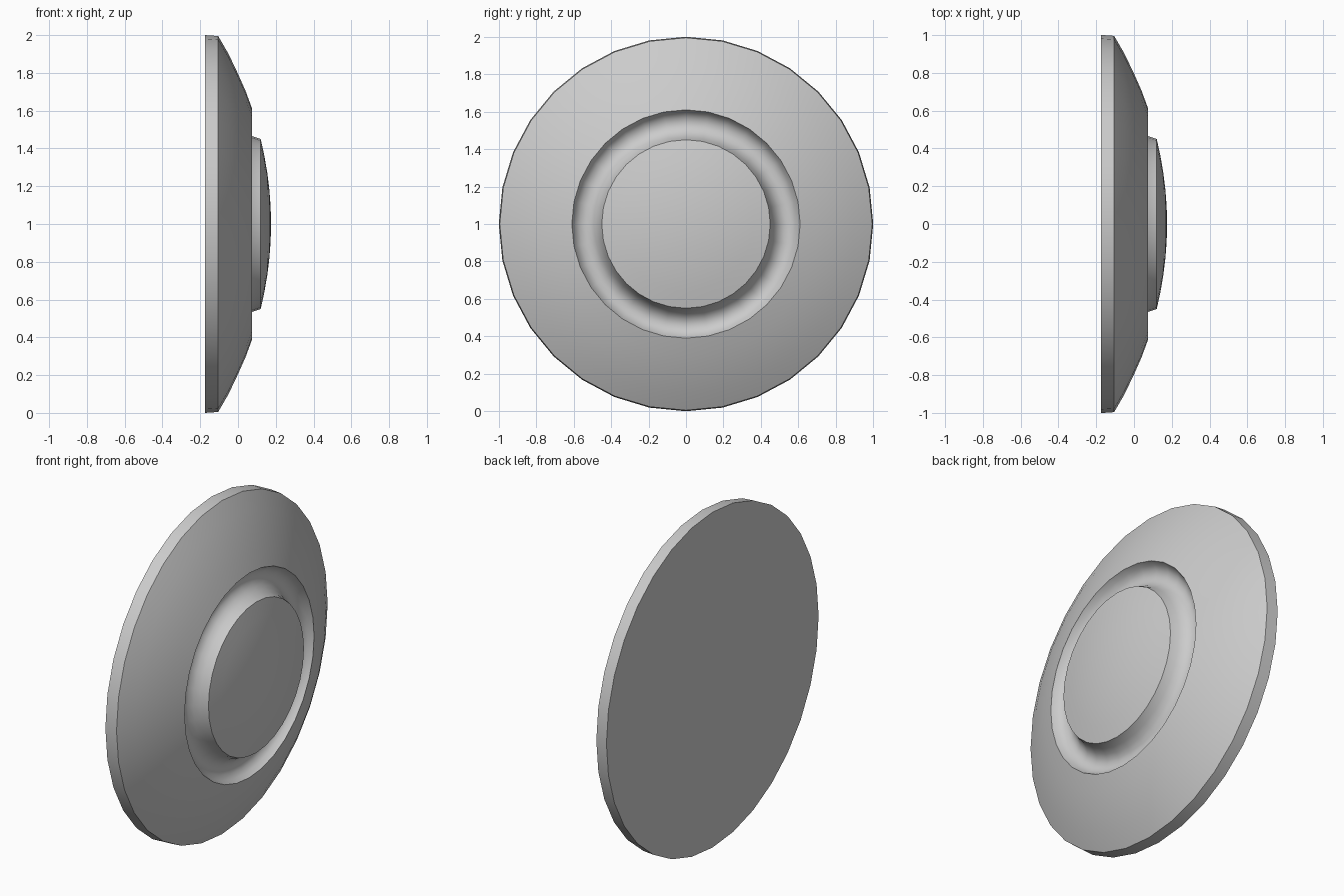
import bpy, bmesh, math
from mathutils import Matrix, Vector

cube = bpy.data.objects.get("Cube")
if cube:
    bpy.data.objects.remove(cube, do_unlink=True)

grey = bpy.data.materials.new("light_grey")
grey.use_nodes = True
colour = (0.6, 0.6, 0.6, 1)
grey.diffuse_color = colour
grey.node_tree.nodes["Principled BSDF"].inputs["Base Color"].default_value = colour

SIDES = 32


def lathe(name, profile):
    """Spin (x, radius) points around the horizontal x axis at z = 1."""
    bm = bmesh.new()
    verts = [bm.verts.new((x, 0, r)) for x, r in profile]
    edges = [bm.edges.new(pair) for pair in zip(verts, verts[1:])]
    bmesh.ops.spin(bm, geom=verts + edges, cent=(0, 0, 0), axis=(1, 0, 0),
                   angle=math.tau, steps=SIDES)
    bmesh.ops.remove_doubles(bm, verts=bm.verts, dist=0.0005)
    bmesh.ops.recalc_face_normals(bm, faces=bm.faces)
    bmesh.ops.transform(bm, matrix=Matrix.Translation((0, 0, 1)), verts=bm.verts)
    mesh = bpy.data.meshes.new(name)
    bm.to_mesh(mesh)
    bm.free()
    mesh.materials.append(grey)
    obj = bpy.data.objects.new(name, mesh)
    bpy.context.collection.objects.link(obj)
    bpy.ops.object.select_all(action="DESELECT")
    obj.select_set(True)
    bpy.context.view_layer.objects.active = obj
    bpy.ops.object.shade_smooth_by_angle(angle=math.radians(30))
    return obj


# Flat back, thin rim and gently bulging slope
plate = [(-0.175, 0), (-0.175, 1), (-0.105, 0.995),
         (-0.05, 0.9), (0, 0.795), (0.04, 0.705), (0.075, 0.61)]
# Rounded groove that sweeps up to the edge of the button
groove = [(0.045, 0.595), (0.025, 0.57), (0.018, 0.54), (0.025, 0.51),
          (0.045, 0.485), (0.075, 0.465), (0.12, 0.45)]
# Shallow domed button
dome = [(0.175 - 0.055 * (r / 0.45) ** 2, r) for r in (0.36, 0.27, 0.18, 0.09, 0)]

lathe("domed_disc", plate + groove + dome)
